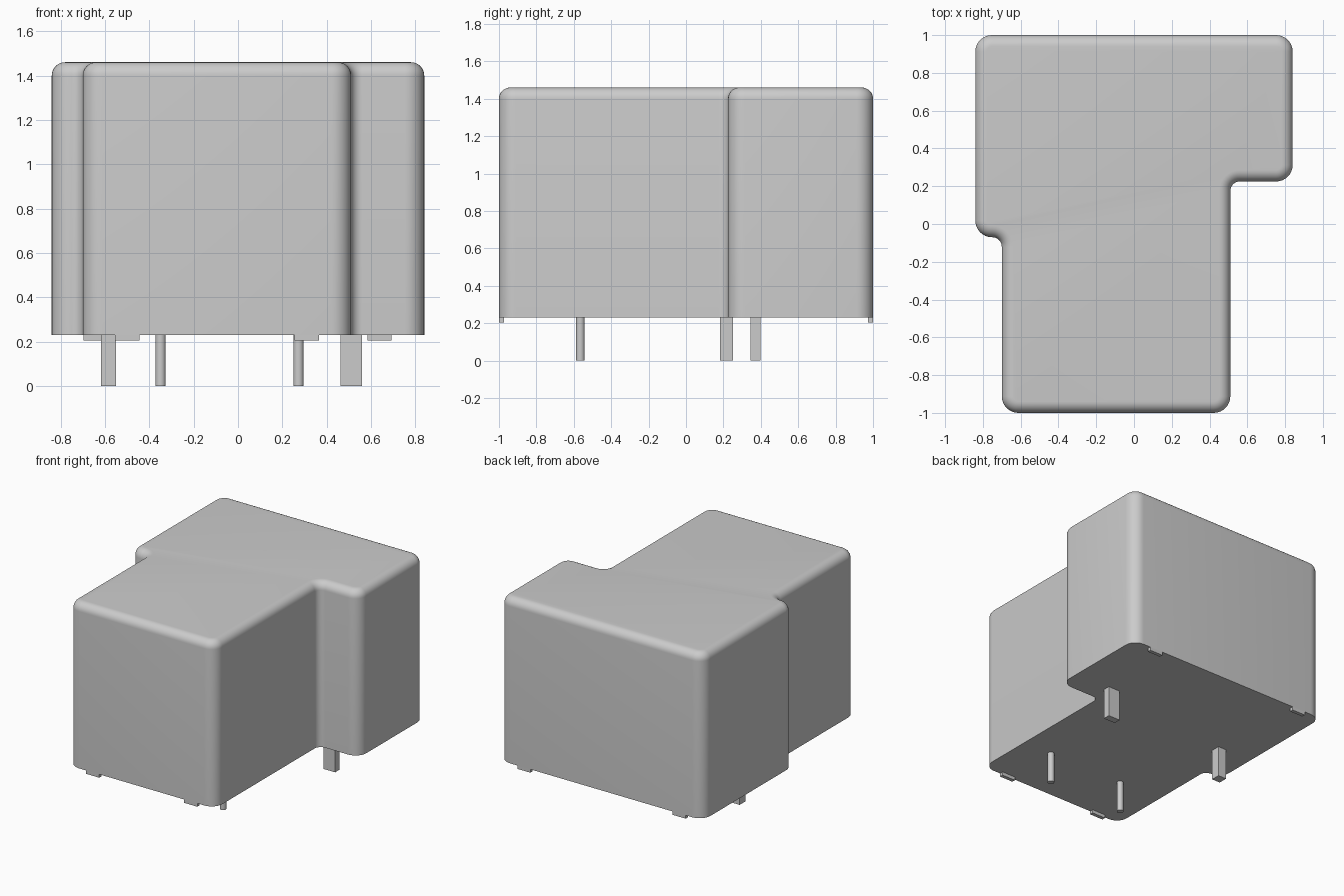
import bpy, bmesh, math
from mathutils import Vector

cube = bpy.data.objects.get("Cube")
if cube:
    bpy.data.objects.remove(cube, do_unlink=True)

grey = bpy.data.materials.new("light grey")
grey.use_nodes = True
colour = (0.6, 0.6, 0.6, 1)
grey.diffuse_color = colour
grey.node_tree.nodes["Principled BSDF"].inputs["Base Color"].default_value = colour

BASE, TOP = 0.23, 1.46      # underside and top of the housing
EDGE = 0.06                 # rounding of the top edge
OUTER, INNER = 0.088, 0.05  # plan corner radii


def add_object(name, bm, smooth=False):
    bmesh.ops.recalc_face_normals(bm, faces=bm.faces)
    mesh = bpy.data.meshes.new(name)
    bm.to_mesh(mesh)
    bm.free()
    mesh.materials.append(grey)
    obj = bpy.data.objects.new(name, mesh)
    bpy.context.collection.objects.link(obj)
    if smooth:
        bpy.ops.object.select_all(action='DESELECT')
        obj.select_set(True)
        bpy.context.view_layer.objects.active = obj
        bpy.ops.object.shade_smooth_by_angle(angle=math.radians(35))
    return obj


def box(name, x0, x1, y0, y1, z0, z1):
    bm = bmesh.new()
    bmesh.ops.create_cube(bm, size=1)
    for v in bm.verts:
        v.co = ((x0 + x1) / 2 + v.co.x * (x1 - x0),
                (y0 + y1) / 2 + v.co.y * (y1 - y0),
                (z0 + z1) / 2 + v.co.z * (z1 - z0))
    return add_object(name, bm)


def outline(corners, inset, steps=8):
    """Rounded plan outline, counter-clockwise, moved inward by inset."""
    pts = []
    n = len(corners)
    for i in range(n):
        p = Vector(corners[i])
        a = (p - Vector(corners[i - 1])).normalized()
        b = (Vector(corners[(i + 1) % n]) - p).normalized()
        convex = a.x * b.y - a.y * b.x > 0
        r = OUTER if convex else INNER
        centre = p + (b - a) * r
        radius = r - inset if convex else r + inset
        for k in range(steps + 1):
            t = math.pi / 2 * k / steps
            pts.append(centre + (a * math.sin(t) - b * math.cos(t)) * radius)
    return pts


# Housing: stepped plan lofted upward with a rounded top edge
plan = [(-0.70, -1), (0.51, -1), (0.51, 0.225), (0.84, 0.225),
        (0.84, 1), (-0.84, 1), (-0.84, -0.07), (-0.70, -0.07)]
levels = [(0, BASE)]
for k in range(9):
    t = math.pi / 2 * k / 8
    levels.append((EDGE * (1 - math.cos(t)), TOP - EDGE + EDGE * math.sin(t)))
bm = bmesh.new()
rings = [[bm.verts.new((p.x, p.y, z)) for p in outline(plan, d)] for d, z in levels]
for low, high in zip(rings, rings[1:]):
    for i in range(len(low)):
        bm.faces.new((low[i - 1], low[i], high[i], high[i - 1]))
bm.faces.new(rings[0][::-1])
bm.faces.new(rings[-1])
add_object("housing", bm, smooth=True)

# Small stand-off feet along the front and back edges
for side, x in (("left", 0.31), ("right", -0.50)):
    box(f"front_{side}_foot", x - 0.055, x + 0.055, -1, -0.973, 0.205, BASE + 0.005)
for side, x in (("left", 0.638), ("right", -0.643)):
    box(f"back_{side}_foot", x - 0.054, x + 0.054, 0.973, 1, 0.205, BASE + 0.005)

# Flat contact pins
box("left_blade_pin", 0.463, 0.56, 0.345, 0.398, 0, BASE + 0.01)
box("right_square_pin", -0.618, -0.55, 0.182, 0.25, 0, BASE + 0.01)

# Round pins
for side, x in (("left", 0.273), ("right", -0.349)):
    bm = bmesh.new()
    bmesh.ops.create_cone(bm, cap_ends=True, segments=24, radius1=0.023,
                          radius2=0.023, depth=BASE + 0.01)
    bmesh.ops.translate(bm, verts=bm.verts, vec=(x, -0.565, (BASE + 0.01) / 2))
    add_object(f"{side}_round_pin", bm, smooth=True)
